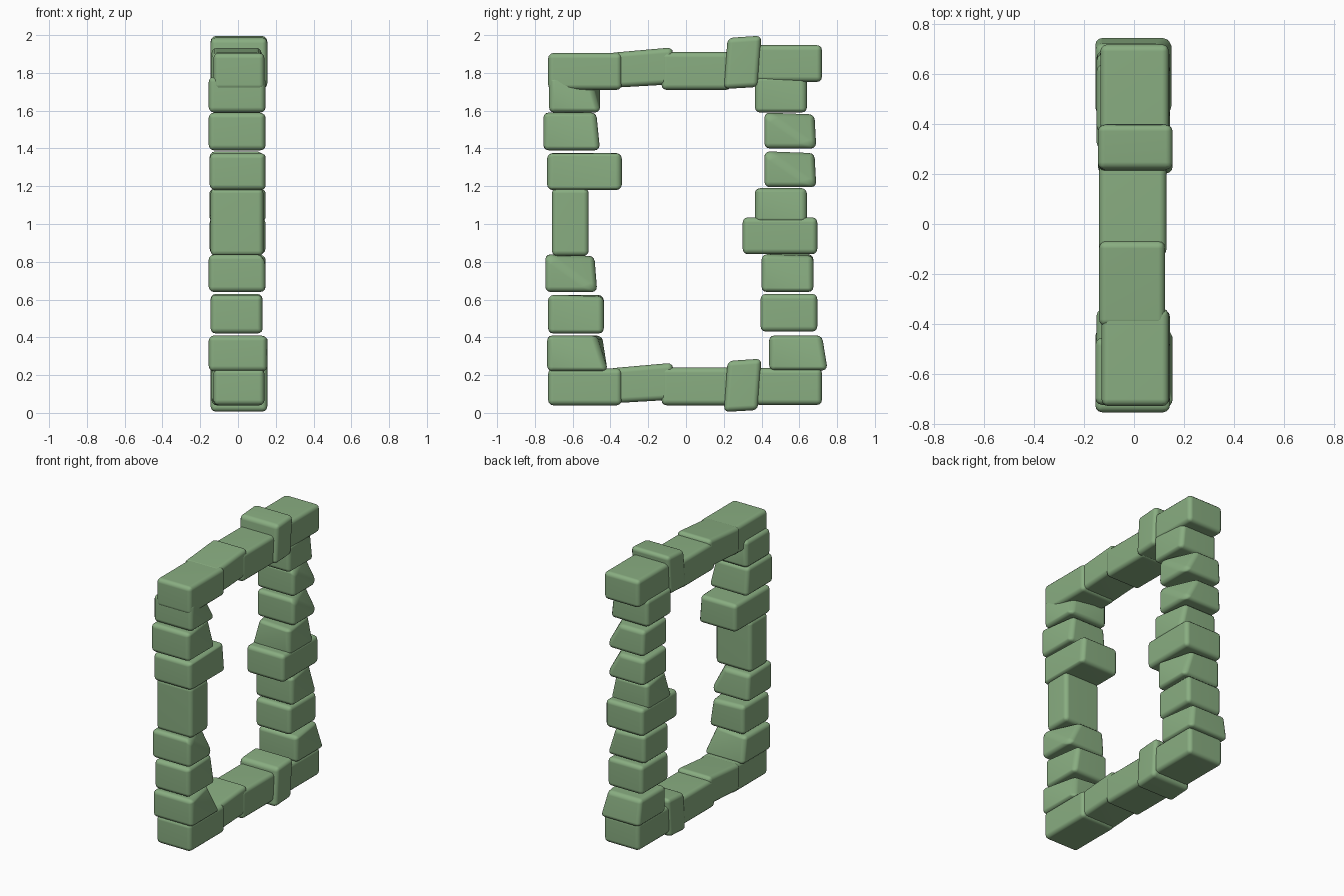
import bpy
import bmesh
from itertools import product

cube = bpy.data.objects.get("Cube")
if cube:
    bpy.data.objects.remove(cube, do_unlink=True)

# One mossy green for every stone
green = bpy.data.materials.new("moss_green")
green.use_nodes = True
colour = (0.25, 0.42, 0.22, 1)
green.diffuse_color = colour
green.node_tree.nodes["Principled BSDF"].inputs["Base Color"].default_value = colour


def stone(name, y, z, x=(-0.15, 0.145), **moves):
    """Rounded block; moves shift corners named by left/right, front/back, top/bottom."""
    bm = bmesh.new()
    corners = []
    for i, j, k in product((0, 1), repeat=3):
        key = "rl"[i] + "fb"[j] + "bt"[k]
        shift = [0, 0, 0]
        for tag, move in moves.items():
            if all(letter in wanted for letter, wanted in zip(key, tag.split("_"))):
                shift = [a + b for a, b in zip(shift, move)]
        corners.append(bm.verts.new((x[i] + shift[0], y[j] + shift[1], z[k] + shift[2])))
    bmesh.ops.convex_hull(bm, input=corners)
    bmesh.ops.dissolve_limit(bm, angle_limit=0.01, verts=bm.verts[:], edges=bm.edges[:])
    bmesh.ops.recalc_face_normals(bm, faces=bm.faces[:])
    mesh = bpy.data.meshes.new(name)
    bm.to_mesh(mesh)
    bm.free()
    mesh.materials.append(green)
    obj = bpy.data.objects.new(name, mesh)
    bpy.context.collection.objects.link(obj)
    bevel = obj.modifiers.new("worn_edges", "BEVEL")
    bevel.width = 0.028
    bevel.segments = 3
    bevel.limit_method = "ANGLE"
    bevel.angle_limit = 0.6
    mesh.shade_smooth()
    obj.modifiers.new("flat_sides", "WEIGHTED_NORMAL")


# Corner groups
BACK_TOP = "rl_b_t"
LEFT_BACK_TOP = "l_b_t"
RIGHT_FRONT_TOP = "r_f_t"

# Bottom and top rows share the same stones
for label, low, high in (("sill", 0, 0), ("lintel", 1.67, 1.71)):
    stone(label + "_front_end", (-0.73, -0.34), (low + 0.04, low + 0.235), (-0.13, 0.14))
    stone(label + "_front_middle", (-0.41, -0.06), (low + 0.05, low + 0.235), (-0.14, 0.125),
          **{BACK_TOP: (0, -0.01, 0.03), "rl_b_b": (0, 0, 0.02)})
    stone(label + "_middle", (-0.13, 0.24), (low + 0.04, low + 0.24), (-0.14, 0.13))
    stone(label + "_raised", (0.2, 0.38), (high + 0.005, high + 0.275), (-0.145, 0.155),
          **{BACK_TOP: (0, 0.02, 0.012), "rl_f_t": (0, 0.02, 0), "rl_b_b": (0, 0, 0.01)})
    stone(label + "_back_end", (0.36, 0.72), (high + 0.042, high + 0.237), (-0.135, 0.14))

# Front post, from the bottom up
stone("front_post_foot", (-0.735, -0.415), (0.22, 0.41), (-0.155, 0.155),
      **{BACK_TOP: (0, -0.03, 0), LEFT_BACK_TOP: (-0.06, -0.03, 0)})
stone("front_post_low", (-0.73, -0.435), (0.42, 0.625), (-0.145, 0.13),
      **{LEFT_BACK_TOP: (-0.03, 0, -0.01)})
stone("front_post_wedge", (-0.745, -0.47), (0.64, 0.84), (-0.155, 0.145),
      **{BACK_TOP: (0, -0.015, -0.01), LEFT_BACK_TOP: (-0.1, 0, 0)})
stone("front_post_tall", (-0.71, -0.515), (0.83, 1.19), (-0.145, 0.135))
stone("front_post_long", (-0.735, -0.34), (1.18, 1.375), (-0.15, 0.145),
      **{LEFT_BACK_TOP: (-0.015, 0, 0)})
stone("front_post_high", (-0.755, -0.455), (1.39, 1.59), (-0.155, 0.145),
      **{BACK_TOP: (0, -0.02, 0), LEFT_BACK_TOP: (-0.04, 0, 0)})
stone("front_post_head", (-0.725, -0.455), (1.59, 1.78), (-0.155, 0.145),
      **{LEFT_BACK_TOP: (-0.07, -0.05, 0)})

# Back post, from the bottom up
stone("back_post_foot", (0.44, 0.75), (0.225, 0.41), (-0.155, 0.15),
      **{BACK_TOP: (0, -0.03, 0), LEFT_BACK_TOP: (-0.04, 0, 0)})
stone("back_post_low", (0.395, 0.695), (0.43, 0.63), (-0.145, 0.13))
stone("back_post_wedge", (0.4, 0.675), (0.64, 0.84),
      **{LEFT_BACK_TOP: (-0.06, 0, -0.01)})
stone("back_post_long", (0.3, 0.695), (0.84, 1.035))
stone("back_post_middle", (0.365, 0.64), (1.01, 1.19),
      **{LEFT_BACK_TOP: (-0.04, 0, 0), RIGHT_FRONT_TOP: (0.04, 0.02, 0)})
for name, base in (("back_post_upper", 1.195), ("back_post_high", 1.4)):
    stone(name, (0.415, 0.69), (base, base + 0.19),
          **{BACK_TOP: (0, -0.01, -0.01), LEFT_BACK_TOP: (-0.1, 0, 0)})
stone("back_post_head", (0.365, 0.64), (1.59, 1.78),
      **{LEFT_BACK_TOP: (-0.02, 0, 0)})
